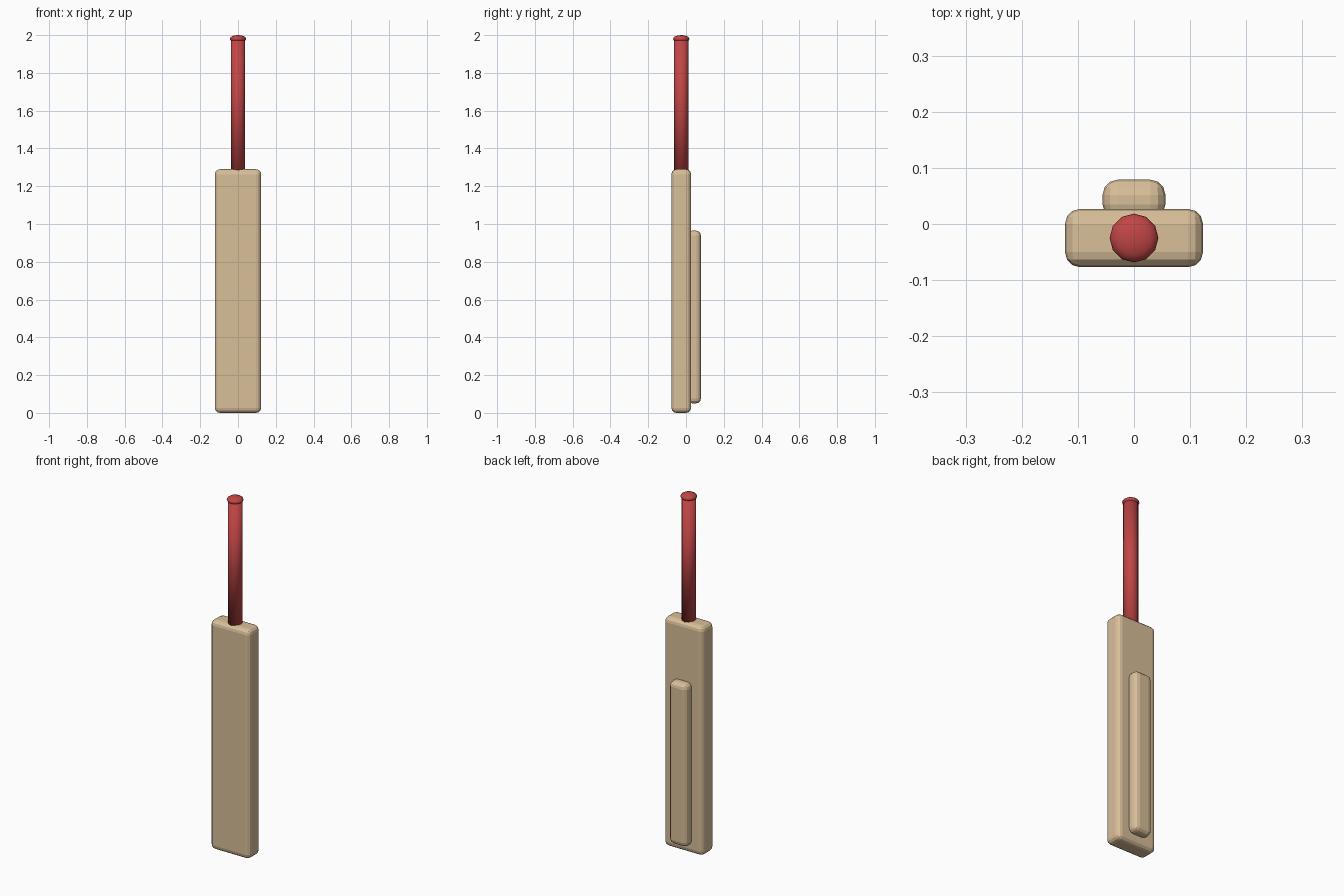
import bpy

if "Cube" in bpy.data.objects:
    bpy.data.objects.remove(bpy.data.objects["Cube"])

CY = -0.025  # depth centre of the blade and handle


def material(name, rgb):
    m = bpy.data.materials.new(name)
    m.diffuse_color = (*rgb, 1)
    m.use_nodes = True
    m.node_tree.nodes["Principled BSDF"].inputs["Base Color"].default_value = m.diffuse_color
    return m


wood = material("pale_wood", (0.69, 0.52, 0.32))
grip = material("red_grip", (0.53, 0.06, 0.06))


def finish(name, mat):
    ob = bpy.context.object
    ob.name = name
    ob.data.materials.append(mat)
    bpy.ops.object.transform_apply(location=False, rotation=False, scale=True)
    return ob


def rounded_box(name, x, y, z, bevel):
    """Box spanning the (min, max) ranges, with rounded edges."""
    bpy.ops.mesh.primitive_cube_add(
        size=1, location=[(a + b) / 2 for a, b in (x, y, z)])
    bpy.context.object.scale = [b - a for a, b in (x, y, z)]
    ob = finish(name, wood)
    mod = ob.modifiers.new("round_edges", 'BEVEL')
    mod.width = bevel
    mod.segments = 3
    return ob


# Blade and the raised spine on its back
rounded_box("blade", (-0.123, 0.123), (-0.077, 0.027), (0, 1.29), 0.027)
rounded_box("spine", (-0.056, 0.056), (0.008, 0.079), (0.05, 0.965), 0.027)

# Handle, smooth all over
bpy.ops.mesh.primitive_cylinder_add(
    vertices=12, radius=0.038, depth=0.715, location=(0, CY, 1.6275))
finish("handle", grip)
bpy.ops.object.shade_smooth()

# Flattened knob on the handle's end
bpy.ops.mesh.primitive_uv_sphere_add(
    segments=12, ring_count=8, radius=1, location=(0, CY, 1.98))
bpy.context.object.scale = (0.0435, 0.0435, 0.02)
finish("handle_knob", grip)
bpy.ops.object.shade_smooth()
